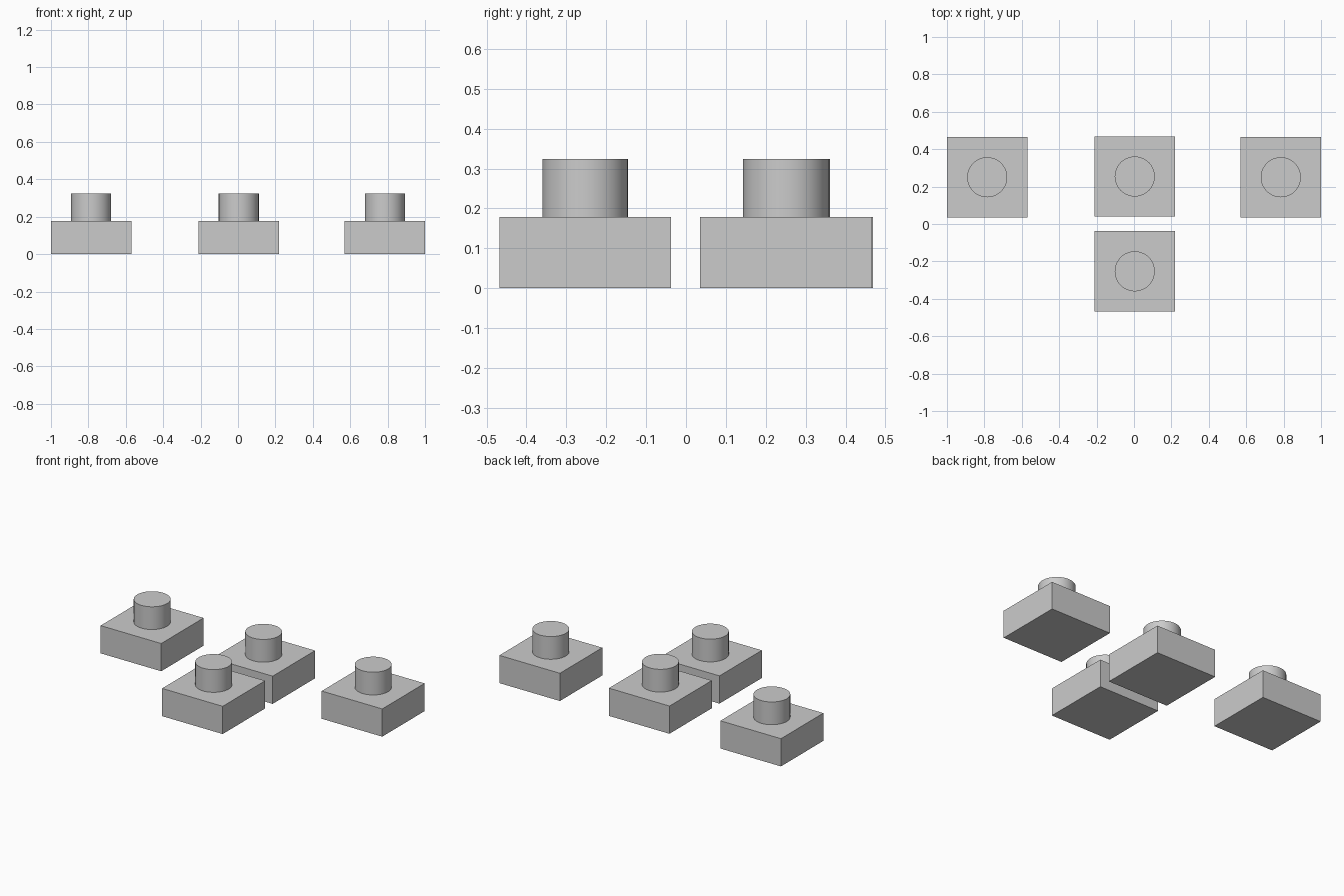
import bpy
import math

cube = bpy.data.objects.get("Cube")
if cube:
    bpy.data.objects.remove(cube, do_unlink=True)

BASE_SIDE, BASE_HEIGHT = 0.43, 0.178
KNOB_RADIUS, TOTAL_HEIGHT = 0.107, 0.324

# One plain grey for every part
grey = bpy.data.materials.new("light_grey")
grey.use_nodes = True
colour = (0.6, 0.6, 0.6, 1)
grey.diffuse_color = colour
grey.node_tree.nodes["Principled BSDF"].inputs["Base Color"].default_value = colour


def add_key(name, x, y):
    # Square block
    bpy.ops.mesh.primitive_cube_add(size=1, location=(x, y, BASE_HEIGHT / 2))
    base = bpy.context.object
    base.name = name + "_base"
    base.scale = (BASE_SIDE, BASE_SIDE, BASE_HEIGHT)
    bpy.ops.object.transform_apply(location=False, rotation=False, scale=True)
    base.data.materials.append(grey)

    # Round knob standing on the block
    height = TOTAL_HEIGHT - BASE_HEIGHT
    bpy.ops.mesh.primitive_cylinder_add(
        vertices=64, radius=KNOB_RADIUS, depth=height,
        location=(x, y, BASE_HEIGHT + height / 2))
    knob = bpy.context.object
    knob.name = name + "_knob"
    knob.data.materials.append(grey)
    bpy.ops.object.shade_smooth_by_angle(angle=math.radians(30))


# Three in the back row, one in front of the middle
add_key("right_button", -0.785, 0.25)
add_key("left_button", 0.785, 0.25)
add_key("back_button", 0.004, 0.254)
add_key("front_button", 0.004, -0.253)
